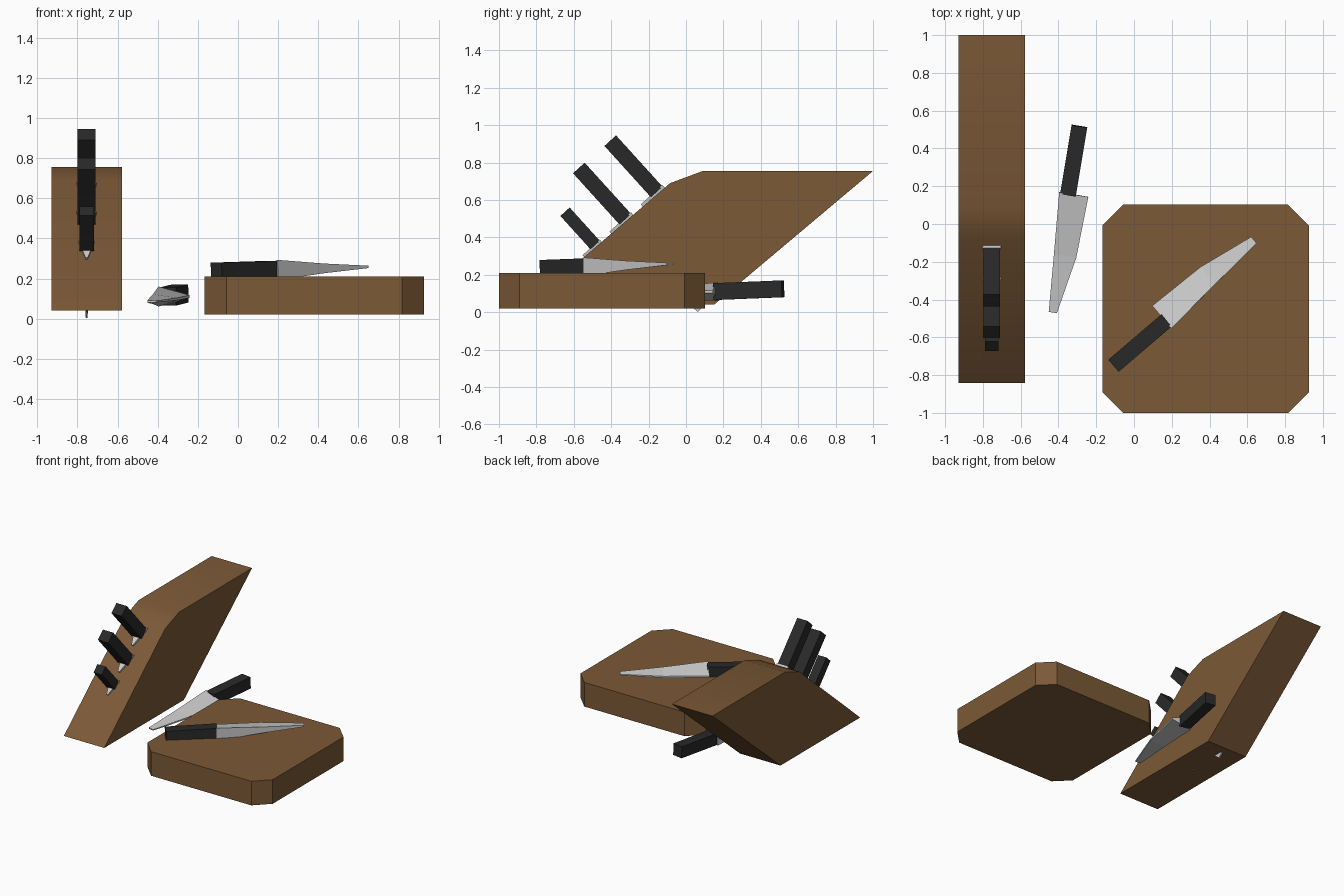
import bpy
import math
from mathutils import Matrix, Vector

if "Cube" in bpy.data.objects:
    bpy.data.objects.remove(bpy.data.objects["Cube"])


def material(name, rgb):
    m = bpy.data.materials.new(name)
    m.diffuse_color = (*rgb, 1)
    m.use_nodes = True
    m.node_tree.nodes["Principled BSDF"].inputs["Base Color"].default_value = m.diffuse_color
    return m


wood = material("wood", (0.2, 0.1, 0.038))
steel = material("steel", (0.52, 0.52, 0.52))
black = material("black", (0.022, 0.022, 0.022))


def loft(name, sections, mat, matrix=None):
    """Join equal-sided cross-sections into a closed solid."""
    n = len(sections[0])
    verts = [p for s in sections for p in s]
    faces = [tuple(reversed(range(n))),
             tuple(range(len(verts) - n, len(verts)))]
    for k in range(len(sections) - 1):
        for i in range(n):
            a, b = k * n + i, k * n + (i + 1) % n
            faces.append((a, b, b + n, a + n))
    me = bpy.data.meshes.new(name)
    me.from_pydata(verts, [], faces)
    me.materials.append(mat)
    ob = bpy.data.objects.new(name, me)
    bpy.context.collection.objects.link(ob)
    if matrix is not None:
        ob.matrix_world = matrix
    return ob


def knife(name, butt, along, edge, length=1.0, width=1.0):
    """Knife from handle butt; 'along' points to the tip, 'edge' to the cutting side."""
    u = Vector(along).normalized()
    v = Vector(edge)
    v = (v - u * v.dot(u)).normalized()
    w = u.cross(v)
    frame = Matrix((u * length, v * width, w * width)).transposed().to_4x4()
    frame.translation = butt
    # Handle
    h, t = 0.042, 0.045
    loft(name + "_handle", [[(x, -h, -t), (x, h, -t), (x, h, t), (x, -h, t)]
                            for x in (0, 0.37)], black, frame)
    # Wedge blade: position, spine side, cutting side, half spine, half edge
    rows = [(0.362, -0.048, 0.108, 0.05, 0.007),
            (0.69, -0.022, 0.098, 0.024, 0.006),
            (0.997, 0.001, 0.045, 0.006, 0.004)]
    loft(name + "_blade", [[(x, s, -a), (x, e, -b), (x, e, b), (x, s, a)]
                           for x, s, e, a, b in rows], steel, frame)


# Slanted knife block
profile = [(-0.842, 0.04), (0.15, 0.04), (1.0, 0.755), (0.09, 0.755), (-0.085, 0.69)]
block = loft("knife_block", [[(x, y, z) for y, z in profile] for x in (-0.93, -0.577)], wood)
bpy.context.view_layer.objects.active = block
block.select_set(True)
bpy.ops.object.shade_smooth_by_angle(angle=math.radians(30))

# Cutting board with clipped corners
x0, x1, y0, y1, c = -0.168, 0.926, -1.0, 0.102, 0.11
outline = [(x0 + c, y0), (x1 - c, y0), (x1, y0 + c), (x1, y1 - c),
           (x1 - c, y1), (x0 + c, y1), (x0, y1 - c), (x0, y0 + c)]
loft("cutting_board", [[(x, y, z) for x, y in outline] for z in (0.02, 0.21)], wood)

# Loose knives
knife("board_knife", (-0.108, -0.75, 0.234), (0.76, 0.65, 0.024), (-0.65, 0.76, 0))
knife("counter_knife", (-0.289, 0.518, 0.125), (-0.164, -0.986, -0.04), (0.986, -0.164, 0))

# Knives stored in the block
for name, y, z, length, width in (("upper_knife", -0.405, 0.917, 1.0, 1.0),
                                  ("middle_knife", -0.573, 0.771, 1.0, 1.0),
                                  ("lower_knife", -0.647, 0.537, 0.65, 0.8)):
    knife(name, (-0.754, y, z), (0, 0.672, -0.741), (0, -0.741, -0.672), length, width)
